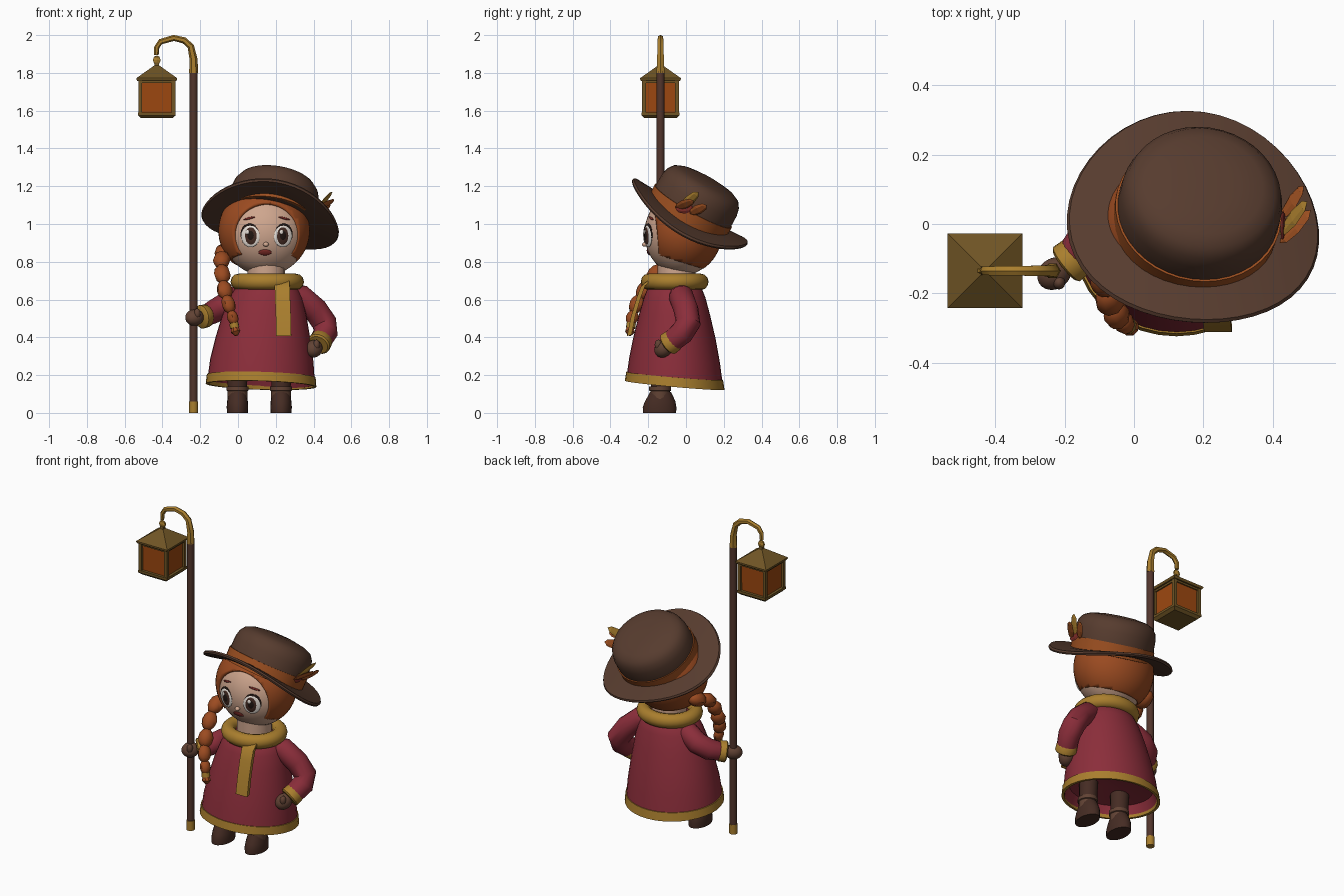
import bpy, bmesh
from math import sin, cos, pi, radians, sqrt
from mathutils import Vector, Matrix, Quaternion, Euler

if "Cube" in bpy.data.objects:
    bpy.data.objects.remove(bpy.data.objects["Cube"])


def mat(name, r, g, b):
    m = bpy.data.materials.new(name)
    m.diffuse_color = (r, g, b, 1)
    m.use_nodes = True
    m.node_tree.nodes["Principled BSDF"].inputs["Base Color"].default_value = m.diffuse_color
    return m


SKIN, HAIR = mat("skin", .62, .38, .27), mat("hair", .33, .07, .015)
COAT, GOLD = mat("coat_red", .26, .027, .043), mat("gold", .40, .21, .027)
HAT, WOOD = mat("hat_brown", .095, .045, .028), mat("wood", .085, .036, .025)
BRASS, DARK = mat("brass", .16, .09, .018), mat("dark_brown", .06, .025, .017)
GLASS, BAND = mat("glass", .34, .065, .005), mat("band_orange", .34, .08, .015)
WHITE, BLACK = mat("white", .8, .74, .68), mat("black", .015, .008, .006)
LIP, GLOVE = mat("lip", .2, .025, .02), mat("glove", .12, .055, .034)


def finish(name, bm, m, angle=40):
    bmesh.ops.recalc_face_normals(bm, faces=bm.faces)
    me = bpy.data.meshes.new(name)
    bm.to_mesh(me)
    bm.free()
    me.materials.append(m)
    if angle:
        me.shade_smooth()
        me.set_sharp_from_angle(angle=radians(angle))
    ob = bpy.data.objects.new(name, me)
    bpy.context.collection.objects.link(ob)
    return ob


def loft(name, loops, m, angle=40, closed=False):
    bm = bmesh.new()
    rings = [[bm.verts.new(p) for p in l] for l in loops]
    n = len(rings[0])
    pairs = list(zip(rings, rings[1:])) + ([(rings[-1], rings[0])] if closed else [])
    for a, b in pairs:
        for i in range(n):
            bm.faces.new((a[i], a[(i + 1) % n], b[(i + 1) % n], b[i]))
    if not closed:
        bm.faces.new(rings[0])
        bm.faces.new(rings[-1])
    return finish(name, bm, m, angle)


def ring(n, rx, ry, phase=0):
    return [Vector((rx * cos(2 * pi * i / n + phase), ry * sin(2 * pi * i / n + phase), 0)) for i in range(n)]


def tube(name, pts, radii, m, n=16, angle=40):
    # sweep of circles along a path
    pts = [Vector(p) for p in pts]
    loops, q, old = [], Quaternion(), Vector((0, 0, 1))
    for i, p in enumerate(pts):
        t = (pts[min(i + 1, len(pts) - 1)] - pts[max(i - 1, 0)]).normalized()
        q = old.rotation_difference(t) @ q
        old = t
        r = radii[i] if isinstance(radii, (list, tuple)) else radii
        loops.append([p + q @ v for v in ring(n, r, r)])
    return loft(name, loops, m, angle)


def ball(name, c, s, m, rot=None, u=24, v=14, angle=60):
    bm = bmesh.new()
    bmesh.ops.create_uvsphere(bm, u_segments=u, v_segments=v, radius=1)
    r = (rot or Quaternion()).to_matrix().to_4x4()
    bm.transform(Matrix.Translation(c) @ r @ Matrix.Diagonal((*s, 1)))
    return finish(name, bm, m, angle)


def box(name, c, s, m):
    bm = bmesh.new()
    bmesh.ops.create_cube(bm, size=1)
    bm.transform(Matrix.Translation(c) @ Matrix.Diagonal((*s, 1)))
    return finish(name, bm, m, 0)


def aim(d):
    return Vector((0, 0, 1)).rotation_difference(Vector(d))


# staff with hook
PX, PY = -.235, -.135
tube("staff_pole", [(PX, PY, .05), (PX, PY, 1.81)], .021, WOOD, 10)
tube("staff_foot", [(PX, PY, 0), (PX, PY, .06)], .024, GOLD, 10)
tube("staff_hook", [(PX, PY, 1.8), (PX, PY, 1.87), (-.25, PY, 1.94), (-.285, PY, 1.972), (-.34, PY, 1.985),
                    (-.41, PY, 1.965), (-.43, PY, 1.935), (-.432, PY, 1.895)],
     [.024, .021, .018, .017, .016, .015, .014, .012], GOLD, 6)

# lantern
LX = -.43
ball("lantern_ring", (LX, PY, 1.868), (.024, .012, .024), GOLD, u=6, v=4, angle=0)


def square(h, z):
    return [Vector((LX, PY, z)) + v for v in ring(4, h * sqrt(2), h * sqrt(2), pi / 4)]


loft("lantern_roof", [square(.103, 1.757), square(.108, 1.765), square(.108, 1.772), square(.012, 1.84),
                      square(.01, 1.855)], BRASS, 0)
loft("lantern_glass", [square(.083, 1.575), square(.086, 1.76)], GLASS, 0)
loft("lantern_base", [square(.084, 1.56), square(.1, 1.575), square(.1, 1.59)], BRASS, 0)
for sx in (-1, 1):
    for sy in (-1, 1):
        box("lantern_post", (LX + sx * .088, PY + sy * .088, 1.675), (.02, .02, .18), BRASS)
    box("lantern_rail", (LX, PY + sx * .087, 1.753), (.16, .014, .014), BRASS)
    box("lantern_side_rail", (LX + sx * .087, PY, 1.753), (.014, .16, .014), BRASS)


# coat: elliptical rings, hem lower at the back
def coat_ring(z, rx, ry, cx, shear):
    return [Vector((cx + v.x, -.06 + v.y, z - shear * (v.y + .35 * v.x))) for v in ring(36, rx, ry)]


loft("coat", [coat_ring(.25, .05, .05, .12, .05), coat_ring(.22, .25, .225, .12, .08),
              coat_ring(.155, .275, .25, .12, .09), coat_ring(.155, .286, .257, .122, .09),
              coat_ring(.28, .273, .24, .126, .07), coat_ring(.40, .25, .217, .132, .04),
              coat_ring(.52, .222, .188, .14, .02), coat_ring(.61, .193, .163, .147, 0),
              coat_ring(.66, .165, .143, .15, 0), coat_ring(.70, .11, .1, .15, 0)], COAT)
loft("coat_hem", [coat_ring(.146, .276, .25, .122, .09), coat_ring(.146, .293, .264, .122, .09),
                  coat_ring(.196, .288, .256, .123, .085), coat_ring(.196, .27, .24, .123, .085)], GOLD, closed=True)

# boots
for x in (-.003, .228):
    tube("leg", [(x, -.135, .11), (x, -.13, .25)], [.05, .055], DARK)
    tube("boot_shaft", [(x, -.137, .03), (x, -.137, .115), (x, -.137, .118), (x, -.137, .14)],
         [.054, .052, .058, .058], GLOVE)
    loft("boot_foot", [[Vector((x, -.14 + dy, z)) + v for v in ring(20, rx, ry)] for z, rx, ry, dy in
                       ((0, .055, .088, 0), (.03, .057, .089, 0), (.06, .055, .081, .003),
                        (.09, .05, .066, .005), (.11, .045, .056, .005))], DARK)


# arms with cuffs and gloves
def arm(side, path, radii, cuff, hand):
    tube(side + "_sleeve", path, radii, COAT)
    a, b = (Vector(p) for p in cuff)
    tube(side + "_cuff", [a, a.lerp(b, .15), a.lerp(b, .85), b], [.054, .061, .063, .054], GOLD)
    h = Vector(hand)
    ball(side + "_glove", h, (.043, .045, .052), GLOVE, aim(b - a))
    ball(side + "_thumb", h + Vector((.014, -.026, .02)), (.018, .02, .028), GLOVE, u=12, v=8)


arm("left", [(.25, -.04, .63), (.33, -.025, .615), (.41, .0, .545), (.458, .012, .475), (.464, -.02, .425),
             (.435, -.08, .375)], [.05, .066, .066, .066, .064, .058],
    [(.445, -.06, .39), (.425, -.1, .36)], (.402, -.12, .34))
arm("right", [(.07, -.04, .63), (-.0, -.02, .61), (-.07, -.01, .57), (-.13, -.04, .535), (-.175, -.1, .51)],
    [.05, .064, .064, .062, .054],
    [(-.162, -.09, .515), (-.2, -.12, .507)], (-.23, -.143, .505))

# scarf
loft("scarf_loop", [[Vector((.155 + 1.04 * cos(a) * (.145 + .042 * v.x), -.06 + .96 * sin(a) * (.145 + .042 * v.x),
                             .694 + .043 * v.y)) for v in ring(12, 1, 1)]
                    for a in [2 * pi * i / 32 for i in range(32)]], GOLD, closed=True)
loft("scarf_tail", [[Vector((x + sx * .04, y + sy * .012, z + sy * .003)) for sx, sy in
                     ((-1, -1), (1, -1), (1, 1), (-1, 1))]
                    for x, y, z in ((.232, -.195, .70), (.234, -.228, .67), (.236, -.25, .61), (.24, -.28, .51),
                                    (.242, -.3, .41))], GOLD)

# head and neck
tube("neck", [(.15, -.05, .66), (.15, -.05, .8)], .1, SKIN)
HC, HS = Vector((.143, -.02, .95)), Vector((.226, .2, .222))
ball("head", HC, HS, SKIN, u=40, v=24)

# hair cap: ellipsoid trimmed flat at the face and under the back
bm = bmesh.new()
bmesh.ops.create_uvsphere(bm, u_segments=48, v_segments=32, radius=1)
bm.transform(Matrix.Translation((.138, -.016, .965)) @ Matrix.Diagonal((.242, .21, .235, 1)))
for co, no in (((.14, 0, .79), (0, -.3, -1)), ((.14, -.165, .965), (.06, -1, -.1))):
    bmesh.ops.bisect_plane(bm, geom=bm.verts[:] + bm.edges[:] + bm.faces[:], plane_co=co,
                           plane_no=no, clear_outer=True)
hair = finish("hair_cap", bm, HAIR, 60)
mod = hair.modifiers.new("thickness", 'SOLIDIFY')
mod.thickness = .025

# braid of tapering beads
knots = [(-.075, .0, .85, .05), (-.086, -.095, .81, .047), (-.083, -.165, .735, .045),
         (-.07, -.22, .65, .044), (-.05, -.262, .575, .041), (-.028, -.285, .505, .033)]
for i, (x, y, z, r) in enumerate(knots):
    d = Vector(knots[min(i + 1, 5)][:3]) - Vector(knots[max(i - 1, 0)][:3])
    ball("braid_bead", (x, y, z), (r, r * .9, r * 1.3), HAIR, aim(d), 8, 6, 45)
tube("braid_tie", [(-.022, -.29, .475), (-.017, -.293, .45)], .025, GOLD, 10)
tube("braid_tip", [(-.018, -.293, .455), (-.012, -.297, .43), (-.008, -.3, .41)], [.018, .027, .01], HAIR, 8)


# face features lie on the head surface
def patch(name, x, z, rx, rz, m, lift=0, thick=.01, tilt=0):
    u, w = (x - HC.x) / HS.x, (z - HC.z) / HS.z
    v = -sqrt(max(0, 1 - u * u - w * w))
    n = Vector((u / HS.x, v / HS.y, w / HS.z)).normalized()
    q = Vector((0, -1, 0)).rotation_difference(n) @ Euler((0, radians(tilt), 0)).to_quaternion()
    p = Vector((x, HC.y + v * HS.y, z)) + n * lift
    ball(name, p, (rx, thick, rz), m, q, 20, 10)


for s in (-1, 1):
    ex = .152 + s * .086
    patch("eye_outline", ex + s * .004, .945, .052, .058, BLACK, 0, .008)
    patch("eye_white", ex, .935, .052, .058, WHITE, .001, .009)
    patch("iris", ex - s * .004, .937, .036, .048, DARK, .004, .009)
    patch("pupil", ex - s * .004, .94, .022, .03, BLACK, .007, .008)
    patch("eye_glint", ex - .012, .957, .011, .012, WHITE, .012, .005)
    patch("eyebrow", ex + s * .006, 1.03, .034, .006, LIP, .001, .006, s * 10)
patch("nose", .148, .893, .015, .012, SKIN, .004, .016)
patch("mouth", .143, .85, .035, .017, LIP, .001, .006)

# hat, tilted back and to the side
TILT = Matrix.Translation((.178, .012, 1.048)) @ Matrix.Rotation(radians(9.5), 4, 'Y') @ Matrix.Rotation(radians(-29), 4, 'X')
R = .368


def brim_ring(r, dz):
    return [Vector((v.x, v.y, dz - .055 * (v.x / R) ** 2 + .02 * (v.y / R) ** 2)) for v in ring(48, r, r * .95)]


def hat_part(name, loops, m, closed=False):
    loft(name, [[TILT @ p for p in l] for l in loops], m, 40, closed)


def crown_ring(r, z):
    return [v + Vector((0, 0, z)) for v in ring(40, r * 1.035, r)]


hat_part("hat_brim", [brim_ring(.19, -.01), brim_ring(.28, -.012), brim_ring(R - .006, -.01), brim_ring(R, 0),
                      brim_ring(R - .006, .01), brim_ring(.28, .012), brim_ring(.19, .01)], HAT, True)
hat_part("hat_crown", [crown_ring(r, z) for r, z in
                       ((.222, -.02), (.228, .06), (.227, .12), (.218, .16), (.197, .19), (.16, .207),
                        (.09, .219), (.02, .222))], HAT)
hat_part("hat_band", [crown_ring(r, z) for r, z in
                      ((.215, -.02), (.232, -.02), (.234, .055), (.215, .055))], BAND, True)

# leaves on the hat band
for name, a, b, m in (("leaf_gold", (.42, -.03, 1.08), (.5, .065, 1.17), GOLD),
                      ("leaf_front", (.42, -.055, 1.085), (.51, .04, 1.125), BAND),
                      ("leaf_back", (.425, .02, 1.055), (.49, .11, 1.1), BAND),
                      ("leaf_low", (.43, .04, 1.085), (.43, -.055, 1.08), LIP)):
    a, b = Vector(a), Vector(b)
    ball(name, (a + b) / 2, (.009, .028, (b - a).length / 2), m, aim(b - a), 6, 4, 0)
